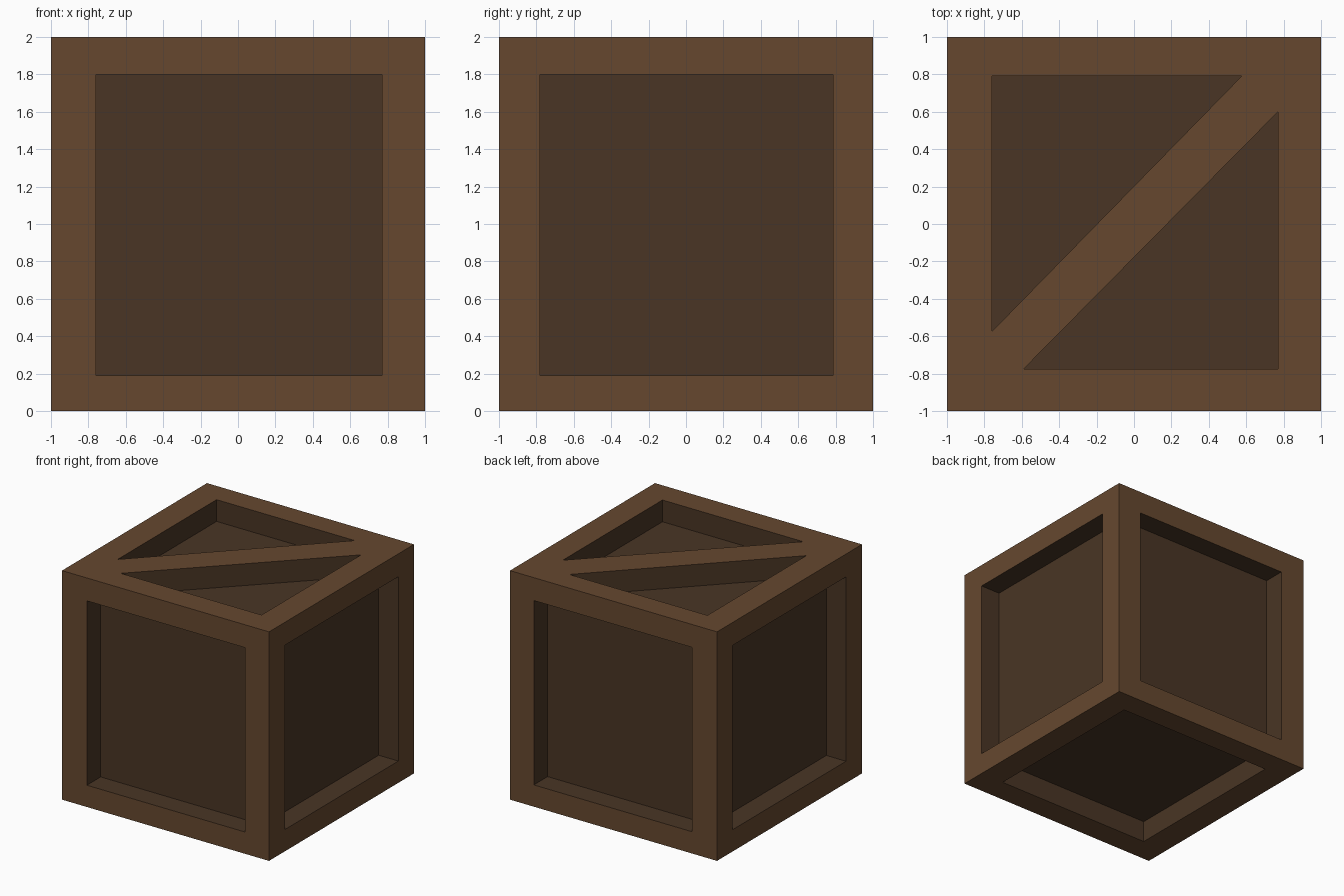
import bpy, bmesh
from mathutils import Vector

if "Cube" in bpy.data.objects:
    bpy.data.objects.remove(bpy.data.objects["Cube"])

DEPTH = 0.19


def material(name, rgb):
    mat = bpy.data.materials.new(name)
    mat.diffuse_color = (*rgb, 1)
    mat.use_nodes = True
    mat.node_tree.nodes["Principled BSDF"].inputs["Base Color"].default_value = mat.diffuse_color
    return mat


def finish(bm, name, mat):
    bmesh.ops.remove_doubles(bm, verts=bm.verts, dist=0.0001)
    mesh = bpy.data.meshes.new(name)
    bm.to_mesh(mesh)
    bm.free()
    mesh.materials.append(mat)
    bpy.context.collection.objects.link(bpy.data.objects.new(name, mesh))


def rect(u0, u1, v0, v1):
    return [(u0, v0), (u1, v0), (u1, v1), (u0, v1)]


def add_frame(bm, place, loops):
    """Flat outer face with openings left in it."""
    normal = (place(0, 0, -1) - place(0, 0, 0)).normalized()
    edges = []
    for loop in loops:
        vs = [bm.verts.new(place(u, v, 0)) for u, v in loop]
        edges += [bm.edges.new((a, b)) for a, b in zip(vs, vs[1:] + vs[:1])]
    made = bmesh.ops.triangle_fill(bm, edges=edges, normal=normal, use_beauty=True)
    for f in [g for g in made["geom"] if isinstance(g, bmesh.types.BMFace)]:
        f.normal_update()
        if f.normal.dot(normal) < 0:
            f.normal_flip()


def add_recess(bm, place, loop):
    """Walls and floor of one sunken opening, facing into the hollow."""
    rim = [bm.verts.new(place(u, v, 0)) for u, v in loop]
    floor = [bm.verts.new(place(u, v, DEPTH)) for u, v in loop]
    centre = sum((v.co for v in rim), Vector()) / len(rim)
    n = len(loop)
    faces = [bm.faces.new(floor)]
    for i in range(n):
        j = (i + 1) % n
        faces.append(bm.faces.new((rim[i], rim[j], floor[j], floor[i])))
    for f in faces:
        f.normal_update()
        if f.normal.dot(centre - f.verts[0].co) < 0:
            f.normal_flip()


# Openings shared by opposite sides
x_side = [rect(-0.76, 0.77, 0.19, 1.80)]
y_side = [rect(-0.78, 0.785, 0.19, 1.80)]
base = [rect(-0.76, 0.77, -0.78, 0.79)]
# Lid: two triangles either side of the diagonal brace
lid = [[(-0.76, -0.575), (0.575, 0.79), (-0.76, 0.79)],
       [(-0.59, -0.775), (0.77, -0.775), (0.77, 0.60)]]

upright = rect(-1, 1, 0, 2)
level = rect(-1, 1, -1, 1)
sides = [
    (lambda u, v, d: Vector((u, -1 + d, v)), upright, x_side),   # front
    (lambda u, v, d: Vector((u, 1 - d, v)), upright, x_side),    # back
    (lambda u, v, d: Vector((1 - d, u, v)), upright, y_side),    # right
    (lambda u, v, d: Vector((-1 + d, u, v)), upright, y_side),   # left
    (lambda u, v, d: Vector((u, v, 2 - d)), level, lid),         # top
    (lambda u, v, d: Vector((u, v, d)), level, base),            # bottom
]

frame, panels = bmesh.new(), bmesh.new()
for place, outline, holes in sides:
    add_frame(frame, place, [outline] + holes)
    for hole in holes:
        add_recess(panels, place, hole)

finish(frame, "crate_frame", material("frame_wood", (0.132, 0.064, 0.028)))
finish(panels, "recessed_panels", material("dark_wood", (0.067, 0.036, 0.018)))
